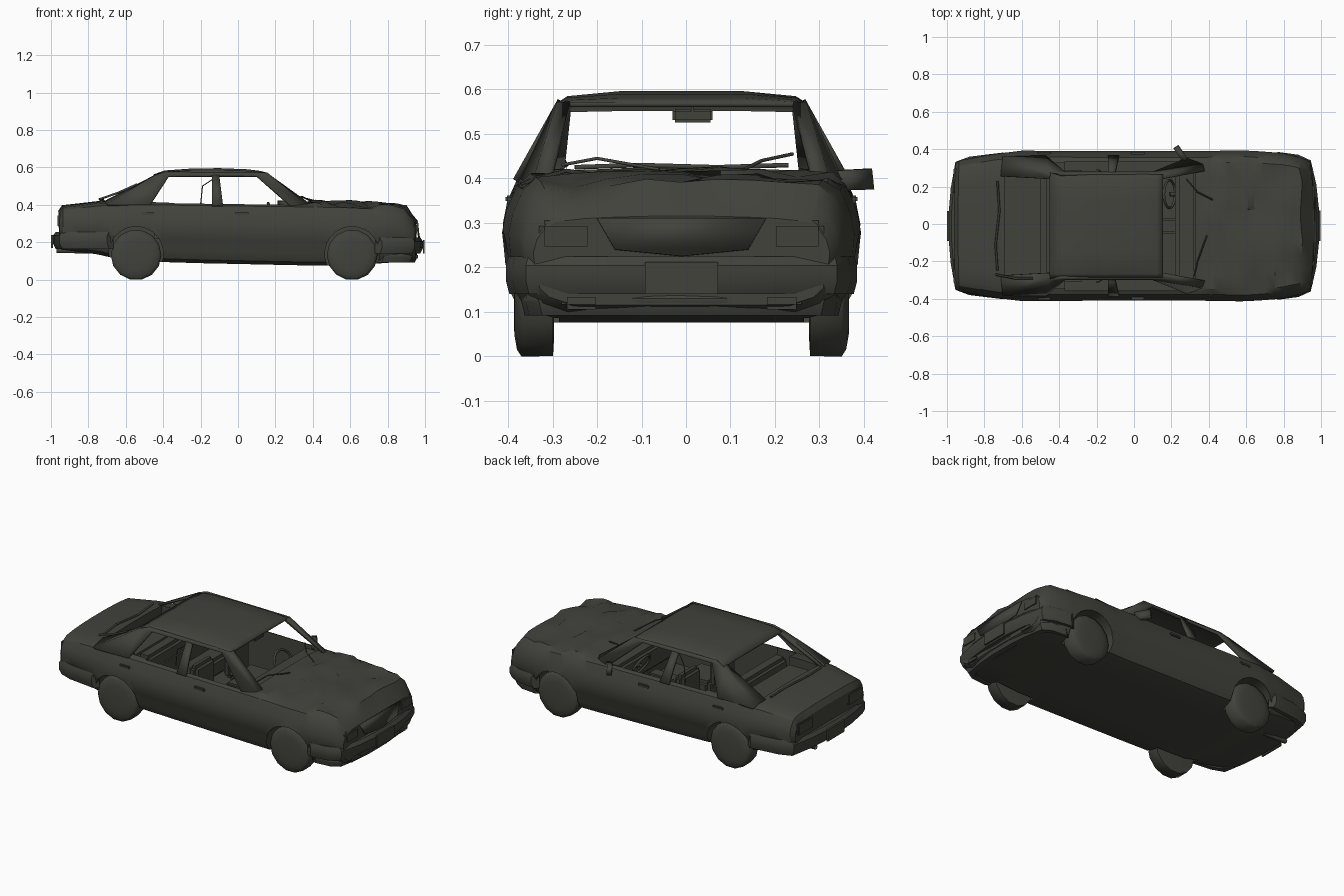
import bpy, bmesh, math, random
from mathutils import Vector

random.seed(4)
if "Cube" in bpy.data.objects:
    bpy.data.objects.remove(bpy.data.objects["Cube"])

paint = bpy.data.materials.new("weathered_dark_grey")
paint.use_nodes = True
PAINT = (0.055, 0.055, 0.046, 1)
paint.diffuse_color = PAINT
paint.node_tree.nodes["Principled BSDF"].inputs["Base Color"].default_value = PAINT
SHIFT = -0.01  # centre line of the car in y


def finish(name, bm, angle=35, thick=0):
    bmesh.ops.remove_doubles(bm, verts=bm.verts, dist=1e-4)
    bmesh.ops.recalc_face_normals(bm, faces=bm.faces)
    me = bpy.data.meshes.new(name)
    bm.to_mesh(me)
    bm.free()
    me.materials.append(paint)
    ob = bpy.data.objects.new(name, me)
    bpy.context.collection.objects.link(ob)
    ob.location.y = SHIFT
    if thick:
        mod = ob.modifiers.new("thickness", 'SOLIDIFY')
        mod.thickness, mod.offset = thick, 0
    bpy.ops.object.select_all(action='DESELECT')
    bpy.context.view_layer.objects.active = ob
    ob.select_set(True)
    bpy.ops.object.shade_smooth_by_angle(angle=math.radians(angle))
    return ob


def loft(rings, closed=True, caps=True):
    bm = bmesh.new()
    rows = [[bm.verts.new(p) for p in r] for r in rings]
    n = len(rows[0])
    for a, b in zip(rows, rows[1:]):
        for i in range(n if closed else n - 1):
            j = (i + 1) % n
            bm.faces.new((a[i], a[j], b[j], b[i]))
    if caps:
        bm.faces.new(rows[0])
        bm.faces.new(rows[-1])
    return bm


def box(name, lo, hi, bevel=0.0):
    lo, hi = Vector(lo), Vector(hi)
    bm = bmesh.new()
    bmesh.ops.create_cube(bm, size=1)
    bmesh.ops.scale(bm, vec=hi - lo, verts=bm.verts)
    if bevel:
        bmesh.ops.bevel(bm, geom=bm.edges[:], offset=bevel, segments=2, affect='EDGES')
    bmesh.ops.translate(bm, vec=(lo + hi) / 2, verts=bm.verts)
    return finish(name, bm)


def lathe(name, profile, centre, seg=14):
    # profile of (radius, y) turned around the y axis, with a flat at the bottom
    turns = [math.tau * (k + 0.5) / seg - math.pi / 2 for k in range(seg)]
    rings = [[(centre[0] + r * math.cos(a), centre[1] + y, centre[2] + r * math.sin(a))
              for a in turns] for r, y in profile]
    return finish(name, loft(rings), 60)


def rod(name, pts, radius=0.004):
    cu = bpy.data.curves.new(name, 'CURVE')
    cu.dimensions, cu.bevel_depth, cu.bevel_resolution = '3D', radius, 1
    sp = cu.splines.new('POLY')
    sp.points.add(len(pts) - 1)
    for p, co in zip(sp.points, pts):
        p.co = (*co, 1)
    cu.materials.append(paint)
    ob = bpy.data.objects.new(name, cu)
    ob.location.y = SHIFT
    bpy.context.collection.objects.link(ob)


def plates(name, quads, thick, sides=(1, -1)):
    bm = bmesh.new()
    for s in sides:
        for q in quads:
            bm.faces.new([bm.verts.new((x, y * s, z)) for x, y, z in q])
    return finish(name, bm, 25, thick)


# Lower body: x, half width, underside height, top height
STATIONS = [(-0.955, 0.325, 0.17, 0.355), (-0.935, 0.347, 0.16, 0.388), (-0.75, 0.38, 0.135, 0.41),
            (-0.6, 0.398, 0.1, 0.418), (-0.2, 0.396, 0.088, 0.412), (0.36, 0.396, 0.076, 0.405),
            (0.6, 0.4, 0.076, 0.4), (0.8, 0.385, 0.09, 0.39), (0.89, 0.362, 0.095, 0.376),
            (0.925, 0.35, 0.1, 0.335), (0.947, 0.33, 0.115, 0.305)]


def section(x, w, zb, zt):
    mid = zt - zb
    half = [(0.4, zb), (0.73, zb), (0.9, zb + 0.018), (0.965, zb + mid * 0.2), (0.975, zb + mid * 0.36),
            (0.995, zb + mid * 0.4), (1.01, zb + mid * 0.62), (0.985, zb + mid * 0.78), (0.925, zt - 0.016),
            (0.85, zt - 0.002), (0.65, zt + 0.005), (0.45, zt + 0.008), (0.22, zt + 0.01)]
    pts = [(0, zb)] + half + [(0, zt + 0.01)] + [(-y, z) for y, z in reversed(half)]
    bow = 0.014 * max(0, (abs(x) - 0.85) / 0.1) * (1 if x > 0 else -0.5)
    ring = []
    for y, z in pts:
        px = x + bow * (1 - y * y)
        # crumpled bonnet
        if 0.38 < x < 0.92 and z > zt - 0.003:
            z += random.uniform(-0.016, 0.016)
            px += random.uniform(-0.01, 0.01)
        ring.append((px, y * w, z))
    return ring


rings = []
for a, b in zip(STATIONS, STATIONS[1:]):
    steps = max(1, round((b[0] - a[0]) / 0.05))
    for k in range(steps):
        rings.append(section(*[p + (q - p) * k / steps for p, q in zip(a, b)]))
rings.append(section(*STATIONS[-1]))
body = finish("body_shell", loft(rings))

# Cut the cabin, rear shelf and wheel arches out of the body
WHEELS = (-0.545, 0.61)
cutters = [box("cabin_cutter", (-0.37, -0.345, 0.13), (0.33, 0.345, 0.6)),
           box("seat_cutter", (-0.5, -0.335, 0.32), (-0.36, 0.335, 0.6)),
           box("shelf_cutter", (-0.69, -0.265, 0.37), (-0.45, 0.265, 0.6))]
for x in WHEELS:
    for s in (-1, 1):
        cutters.append(lathe("arch_cutter", [(0.146, -0.1), (0.146, 0.1)], (x, s * 0.375, 0.138), 24))
bpy.context.view_layer.objects.active = body
for c in cutters:
    mod = body.modifiers.new("cut", 'BOOLEAN')
    mod.operation, mod.solver, mod.object = 'DIFFERENCE', 'EXACT', c
    bpy.ops.object.modifier_apply(modifier=mod.name)
    bpy.data.objects.remove(c)
bpy.ops.object.select_all(action='DESELECT')
body.select_set(True)
bpy.ops.object.shade_smooth_by_angle(angle=math.radians(30))

# Wheels
for x, end in zip(WHEELS, ("rear", "front")):
    for s, side in ((1, "left"), (-1, "right")):
        lathe(f"{end}_{side}_wheel", [(0.1, -0.045 * s), (0.135, -0.043 * s), (0.1355, 0.028 * s),
              (0.12, 0.038 * s), (0.085, 0.044 * s), (0.03, 0.045 * s)], (x, s * 0.332, 0.132))


# Greenhouse pillars on sloping side planes
def S(x, z):
    return (x, 0.37 - (z - 0.4) * 0.56, z)


plates("pillars", [
    [(0.365, 0.33, 0.395), (0.28, 0.357, 0.395), S(0.1, 0.553), S(0.155, 0.567)],
    [(0.365, 0.33, 0.395), (0.375, 0.292, 0.405), (0.15, 0.25, 0.567), S(0.155, 0.567)],
    [S(0.1, 0.553), S(-0.37, 0.553), S(-0.39, 0.575), S(0.155, 0.567)],
    [S(-0.08, 0.395), S(-0.14, 0.395), S(-0.14, 0.555), S(-0.1, 0.555)],
    [S(-0.47, 0.4), S(-0.7, 0.4), S(-0.45, 0.55), S(-0.37, 0.553)],
    [S(-0.37, 0.553), S(-0.45, 0.55), S(-0.39, 0.575)],
    [S(-0.7, 0.4), (-0.71, 0.265, 0.415), (-0.44, 0.25, 0.555), S(-0.45, 0.55)],
], 0.014)

# Roof
roof = [(-0.45, 0.557, 0.004), (-0.39, 0.578, 0.01), (-0.25, 0.588, 0.016), (-0.1, 0.59, 0.018),
        (0.05, 0.584, 0.014), (0.12, 0.575, 0.008), (0.155, 0.566, 0.0)]
rows = []
for x, z, drop in roof:
    half = [(0.278, z - drop - 0.008), (0.255, z - drop * 0.6), (0.14, z)]
    rows.append([(x, -y, h) for y, h in half] + [(x, y, h) for y, h in reversed(half)])
finish("roof", loft(rows, closed=False, caps=False), 30, 0.012)


# Bumpers wrapped round the corners
def bumper(name, path, z0, z1):
    half = [Vector(p) for p in path]
    full = half + [Vector((p.x, -p.y)) for p in reversed(half)]
    rings = []
    for p in full:
        inner = Vector((p.x * 0.95, p.y * 0.93))
        rings.append([(inner.x, inner.y, z0), (p.x * 0.985, p.y * 0.98, z0), (p.x, p.y, z0 + 0.03),
                      (p.x, p.y, z1 - 0.02), (p.x * 0.985, p.y * 0.985, z1), (inner.x, inner.y, z1)])
    finish(name, loft(rings))


bumper("front_bumper", [(0.77, 0.395), (0.88, 0.38), (0.945, 0.35), (0.975, 0.22), (0.99, 0.08)], 0.14, 0.224)
bumper("front_apron", [(0.78, 0.36), (0.88, 0.35), (0.93, 0.32), (0.95, 0.2), (0.96, 0.08)], 0.092, 0.15)
bumper("rear_bumper", [(-0.7, 0.392), (-0.88, 0.37), (-0.955, 0.342), (-0.98, 0.2), (-0.99, 0.08)], 0.165, 0.255)

# Front and rear fittings
box("front_plate", (0.988, -0.082, 0.14), (0.997, 0.082, 0.212))
box("rear_plate", (-1.0, -0.08, 0.17), (-0.99, 0.08, 0.24))
plates("grille", [[(0.958, -0.19, 0.31), (0.958, 0.19, 0.31), (0.965, 0.15, 0.24), (0.969, 0, 0.225),
                   (0.965, -0.15, 0.24)]], 0.01, (1,))
for s, side in ((1, "left"), (-1, "right")):
    def pair(name, x0, x1, y0, y1, z0, z1, bevel=0.006):
        ys = sorted((s * y0, s * y1))
        box(f"{side}_{name}", (x0, ys[0], z0), (x1, ys[1], z1), bevel)
    pair("headlight", 0.925, 0.957, 0.2, 0.32, 0.235, 0.305, 0.012)
    pair("fog_light", 0.935, 0.962, 0.18, 0.27, 0.105, 0.145, 0.012)
    pair("tail_light", -0.966, -0.945, 0.17, 0.31, 0.28, 0.35)
    pair("front_seat", -0.1, 0.1, 0.06, 0.27, 0.13, 0.23, 0.02)
    pair("front_seat_back", -0.15, -0.09, 0.07, 0.26, 0.2, 0.4, 0.02)
    for x, name in ((0.02, "front_handle"), (-0.48, "rear_handle")):
        pair(name, x - 0.035, x + 0.035, 0.38, 0.396, 0.345, 0.362, 0.004)
    rod(f"{side}_seat_belt", [(-0.13, s * 0.26, 0.54), (-0.19, s * 0.3, 0.5), (-0.2, s * 0.3, 0.4)], 0.003)

# Cabin interior
box("rear_bench", (-0.4, -0.3, 0.13), (-0.26, 0.3, 0.24), 0.02)
box("rear_bench_back", (-0.47, -0.3, 0.2), (-0.38, 0.3, 0.4), 0.02)
box("dashboard", (0.22, -0.34, 0.25), (0.34, 0.34, 0.39), 0.02)
box("centre_console", (-0.05, -0.04, 0.13), (0.24, 0.04, 0.24), 0.01)
box("inner_mirror", (0.12, -0.02, 0.526), (0.135, 0.07, 0.556), 0.005)
rod("mirror_stalk", [(0.13, 0.025, 0.55), (0.13, 0.025, 0.57)])
ring = [(0.19 - 0.03 * math.sin(a), 0.17 + 0.075 * math.cos(a), 0.35 + 0.06 * math.sin(a))
        for a in (math.tau * k / 16 for k in range(17))]
rod("steering_wheel", ring, 0.007)
rod("steering_column", [(0.19, 0.17, 0.35), (0.26, 0.17, 0.33)], 0.012)

# Single door mirror
plates("door_mirror", [[(0.225, 0.425, 0.375), (0.275, 0.345, 0.373), (0.275, 0.35, 0.418),
                        (0.225, 0.42, 0.422)]], 0.03, (1,))

# Wipers, exhaust and bent rear trim
rod("right_wiper", [(0.39, -0.05, 0.42), (0.34, -0.19, 0.445), (0.32, -0.27, 0.43)])
rod("left_wiper", [(0.42, 0.14, 0.42), (0.34, 0.18, 0.44), (0.28, 0.25, 0.455)])
rod("exhaust_pipe", [(-0.7, 0.15, 0.15), (-0.97, 0.15, 0.155)], 0.014)
rod("bent_rear_trim", [(-0.73, -0.24, 0.425), (-0.74, -0.1, 0.43), (-0.72, 0.08, 0.425), (-0.73, 0.24, 0.43)], 0.006)
rod("loose_side_trim", [(-0.74, -0.26, 0.43), (-0.64, -0.28, 0.465), (-0.54, -0.28, 0.51)], 0.006)
